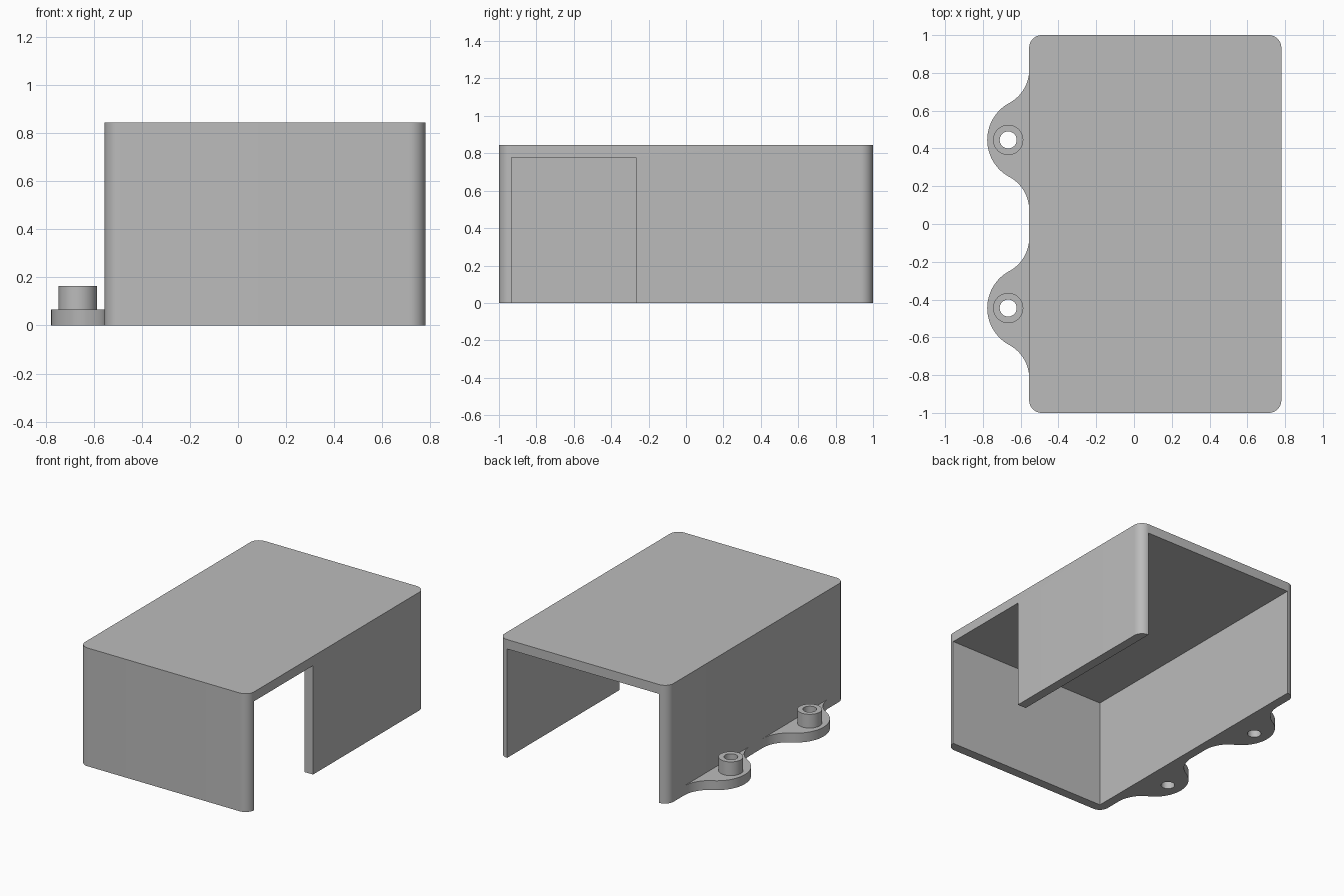
import bpy
import bmesh
from math import cos, sin, pi, atan2, hypot, sqrt, radians

if "Cube" in bpy.data.objects:
    bpy.data.objects.remove(bpy.data.objects["Cube"], do_unlink=True)

# Single flat colour
grey = bpy.data.materials.new("plain_grey")
grey.use_nodes = True
grey.diffuse_color = (0.5, 0.5, 0.5, 1)
grey.node_tree.nodes["Principled BSDF"].inputs["Base Color"].default_value = (0.5, 0.5, 0.5, 1)

# Main dimensions
LEFT, RIGHT, FRONT, BACK = -0.555, 0.78, -1.0, 1.0
HEIGHT, WALL = 0.845, 0.067


def arc(cx, cy, r, start, end, steps):
    """Points along an arc, angles in radians."""
    return [(cx + r * cos(start + (end - start) * i / steps),
             cy + r * sin(start + (end - start) * i / steps)) for i in range(steps + 1)]


def prism(name, outline, z0, z1):
    """Extrude a plan outline from z0 to z1."""
    bm = bmesh.new()
    face = bm.faces.new([bm.verts.new((x, y, z0)) for x, y in outline])
    up = bmesh.ops.extrude_face_region(bm, geom=[face])["geom"]
    bmesh.ops.translate(bm, vec=(0, 0, z1 - z0),
                        verts=[v for v in up if isinstance(v, bmesh.types.BMVert)])
    bmesh.ops.recalc_face_normals(bm, faces=bm.faces)
    mesh = bpy.data.meshes.new(name)
    bm.to_mesh(mesh)
    bm.free()
    mesh.materials.append(grey)
    obj = bpy.data.objects.new(name, mesh)
    bpy.context.collection.objects.link(obj)
    return obj


def select(obj):
    bpy.ops.object.select_all(action="DESELECT")
    obj.select_set(True)
    bpy.context.view_layer.objects.active = obj


def cut(obj, outline, z0, z1):
    """Subtract a prism and smooth the rounded sides."""
    cutter = prism(obj.name + "_cutter", outline, z0, z1)
    cutter.hide_render = True
    mod = obj.modifiers.new("cut", "BOOLEAN")
    mod.operation, mod.solver, mod.object = "DIFFERENCE", "EXACT", cutter
    select(obj)
    bpy.ops.object.modifier_apply(modifier=mod.name)
    bpy.data.objects.remove(cutter, do_unlink=True)
    select(obj)
    bpy.ops.object.shade_smooth_by_angle(angle=radians(30))


# Cover: rounded box, hollow below, open at the back and at the front of the +x side
plan = []
corners = [(RIGHT - WALL, BACK - WALL), (LEFT + WALL, BACK - WALL),
           (LEFT + WALL, FRONT + WALL), (RIGHT - WALL, FRONT + WALL)]
for i, (cx, cy) in enumerate(corners):
    plan += arc(cx, cy, WALL, i * pi / 2, (i + 1) * pi / 2, 10)
cover = prism("cover", plan, 0, HEIGHT)
inner_left, inner_right, inner_front = LEFT + WALL, RIGHT - WALL, FRONT + WALL
opening_end = -0.267
cavity = [(inner_left, inner_front), (RIGHT + 0.1, inner_front), (RIGHT + 0.1, opening_end),
          (inner_right, opening_end), (inner_right, BACK + 0.1), (inner_left, BACK + 0.1)]
cut(cover, cavity, -0.1, HEIGHT - WALL)

# Mounting lugs: round lobe blended into the wall, with a hollow boss
LOBE, BLEND = 0.222, 0.2
reach = sqrt((LOBE + BLEND) ** 2 - BLEND ** 2)
turn = atan2(reach, BLEND)
for side, y in (("front", -0.445), ("back", 0.445)):
    outline = arc(LEFT - BLEND, y + reach, BLEND, 0, -turn, 16)
    outline += arc(LEFT, y, LOBE, pi - turn, pi + turn, 32)[1:-1]
    outline += arc(LEFT - BLEND, y - reach, BLEND, turn, 0, 16)
    lug = prism(side + "_lug", outline, 0, WALL)
    hole_x = LEFT - LOBE / 2
    boss = prism(side + "_boss", arc(hole_x, y, 0.08, 0, 2 * pi, 40)[:-1], WALL, 0.165)
    hole = arc(hole_x, y, 0.045, 0, 2 * pi, 32)[:-1]
    for part in (lug, boss):
        cut(part, hole, -0.1, 0.3)
